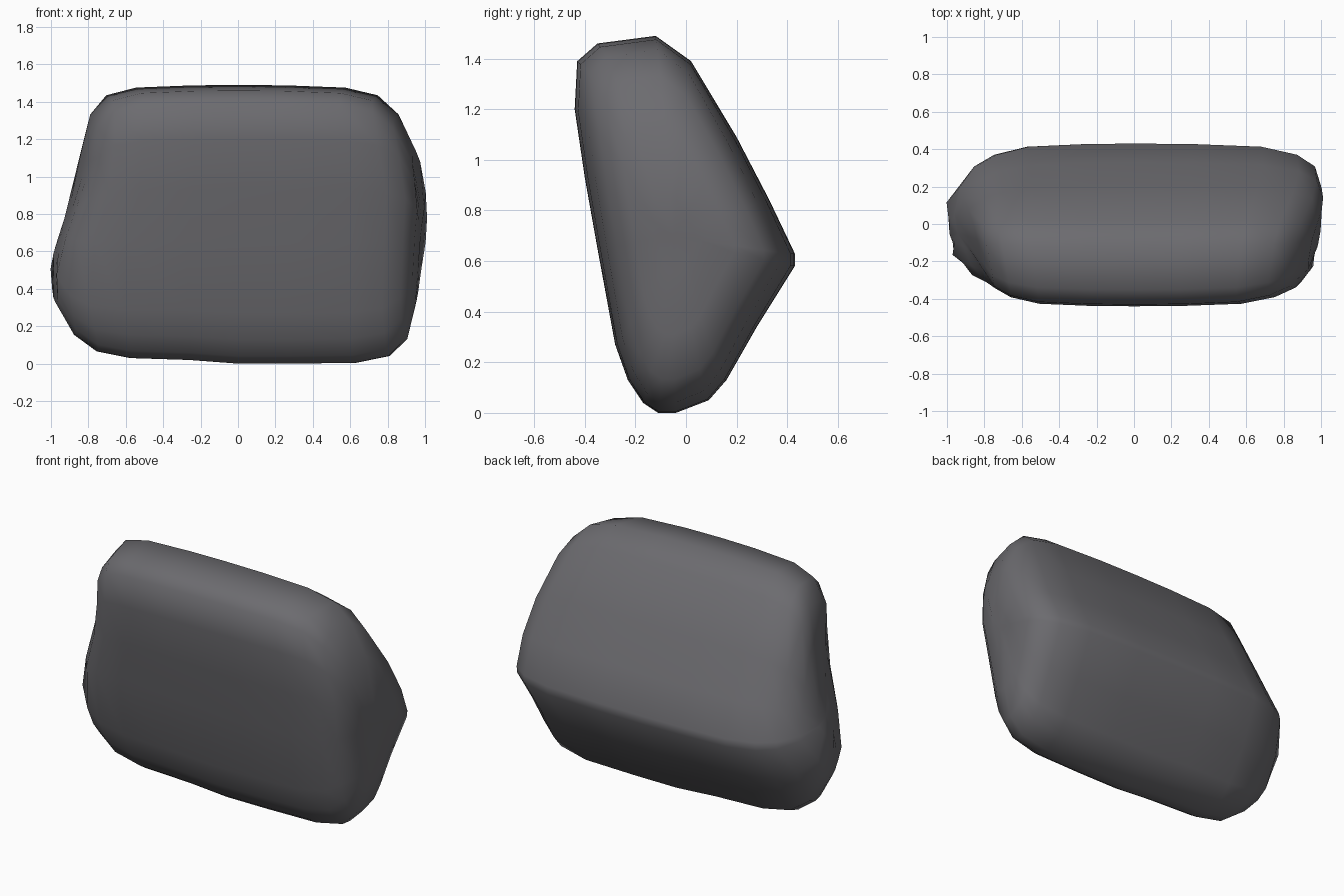
import bpy, bmesh

if "Cube" in bpy.data.objects:
    bpy.data.objects.remove(bpy.data.objects["Cube"])

# Side profile of the boulder (y, z), leaning with a sharp ridge at the back
PROFILE = [(-.11, 0), (-.04, 0), (.09, .05), (.16, .13), (.28, .34), (.43, .58),
           (.43, .63), (.33, .84), (.2, 1.09), (.02, 1.39), (-.12, 1.49), (-.35, 1.46),
           (-.43, 1.39), (-.44, 1.2), (-.40, .93), (-.35, .65), (-.28, .27),
           (-.23, .13), (-.17, .04)]
# Reach of each end in x by height (z, x)
LEFT = [(0, .87), (.12, .92), (.3, .98), (.52, 1.01), (.74, .94), (.97, .865), (1.1, .855), (1.5, .85)]
RIGHT = [(0, .96), (.3, .95), (.6, .97), (.85, 1.0), (1.05, .98), (1.15, .96), (1.5, .88)]
# Rings from the middle outwards: (fraction of reach, y scale, z scale)
RINGS = [(.3, .995, .997), (.66, .965, .982), (.85, .875, .93), (.95, .745, .8),
         (1.0, .5, .55), (1.0, .2, .2)]
CY, CZ = -.05, .7


def lerp_table(table, z):
    for (z0, x0), (z1, x1) in zip(table, table[1:]):
        if z <= z1:
            return x0 + (x1 - x0) * max(0, z - z0) / (z1 - z0)
    return table[-1][1]


def end_x(side, y, z):
    if side < 0:   # left end tapers towards the back and front
        return -(lerp_table(LEFT, z) - .4 * max(0, y - .1) - .2 * max(0, -y))
    # right end swings out behind and is cut back in front
    return lerp_table(RIGHT, z) + .14 * max(0, y) - .2 * max(0, -y - .03)


bm = bmesh.new()


def ring(side, f, sy, sz):
    verts = []
    for py, pz in PROFILE:
        low = pz < CZ   # underside rises a little towards the left
        k = min(1, sz * (1 + .012 * side if side > 0 else .975)) if low and side else sz
        y, z = CY + (py - CY) * sy, CZ + (pz - CZ) * k
        x = end_x(side, y, z) * f if side else 0
        verts.append(bm.verts.new((x, y, z)))
    return verts


# Loft the rings from left tip to right tip
rings = [ring(-1, *r) for r in reversed(RINGS)] + [ring(0, 0, 1, 1)]
rings += [ring(1, *r) for r in RINGS]
n = len(PROFILE)
for a, b in zip(rings, rings[1:]):
    for i in range(n):
        j = (i + 1) % n
        bm.faces.new((a[i], a[j], b[j], b[i]))
# Close both tips with a fan
for side, loop in ((-1, rings[0]), (1, rings[-1])):
    tip = bm.verts.new((end_x(side, CY, CZ), CY, CZ))
    for i in range(n):
        bm.faces.new((loop[i], loop[(i + 1) % n], tip))
bmesh.ops.recalc_face_normals(bm, faces=bm.faces)
for face in bm.faces:
    face.smooth = True

mesh = bpy.data.meshes.new("boulder")
bm.to_mesh(mesh)
bm.free()
boulder = bpy.data.objects.new("boulder", mesh)
bpy.context.collection.objects.link(boulder)

stone = bpy.data.materials.new("dark grey stone")
stone.diffuse_color = (.15, .148, .16, 1)
stone.use_nodes = True
stone.node_tree.nodes["Principled BSDF"].inputs["Base Color"].default_value = stone.diffuse_color
mesh.materials.append(stone)
